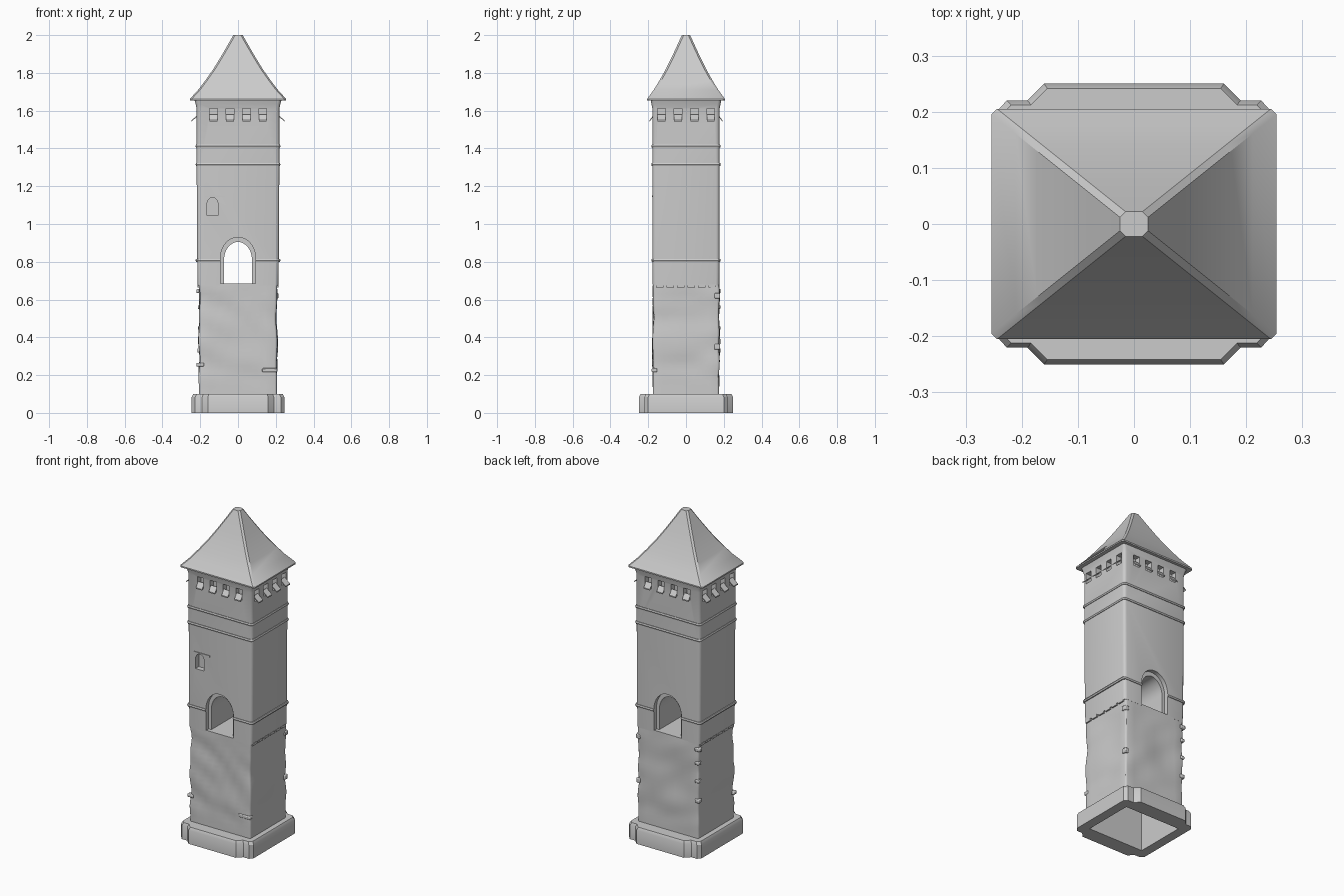
import bpy, bmesh, math, random
from mathutils import Vector, noise

random.seed(4)
if "Cube" in bpy.data.objects:
    bpy.data.objects.remove(bpy.data.objects["Cube"])

stone = bpy.data.materials.new("grey stone")
stone.use_nodes = True
COLOUR = (0.6, 0.6, 0.6, 1)
stone.diffuse_color = COLOUR
stone.node_tree.nodes["Principled BSDF"].inputs["Base Color"].default_value = COLOUR


def loft(name, rings, closed=False):
    """Skin a stack of point rings; cap the ends or join them into a loop."""
    bm = bmesh.new()
    rows = [[bm.verts.new(p) for p in ring] for ring in rings]
    pairs = list(zip(rows, rows[1:]))
    if closed:
        pairs.append((rows[-1], rows[0]))
    else:
        bm.faces.new(rows[0])
        bm.faces.new(rows[-1])
    for a, b in pairs:
        for i in range(len(a)):
            j = (i + 1) % len(a)
            bm.faces.new((a[i], a[j], b[j], b[i]))
    bmesh.ops.recalc_face_normals(bm, faces=bm.faces)
    mesh = bpy.data.meshes.new(name)
    bm.to_mesh(mesh)
    bm.free()
    mesh.materials.append(stone)
    obj = bpy.data.objects.new(name, mesh)
    bpy.context.collection.objects.link(obj)
    return obj


def rounded(z, hx, hy, r=0.015, side=1, arc=3):
    """Rounded rectangle at height z, with each side split into pieces."""
    pts = []
    corners = [(1, 1), (-1, 1), (-1, -1), (1, -1)]
    for k, (sx, sy) in enumerate(corners):
        for i in range(arc + 1):
            a = math.pi / 2 * (k + i / arc)
            pts.append(Vector((sx * (hx - r) + r * math.cos(a),
                               sy * (hy - r) + r * math.sin(a), z)))
        nx, ny = corners[(k + 1) % 4]
        a = math.pi / 2 * (k + 1)
        end = Vector((nx * (hx - r) + r * math.cos(a), ny * (hy - r) + r * math.sin(a), z))
        start = pts[-1].copy()
        pts += [start.lerp(end, i / side) for i in range(1, side)]
    return pts


def box(name, x, y, z, sx, sy, sz):
    ring = [(x + a * sx / 2, y + b * sy / 2) for a, b in ((-1, -1), (1, -1), (1, 1), (-1, 1))]
    return loft(name, [[(p, q, z + s * sz / 2) for p, q in ring] for s in (-1, 1)])


def arch(name, cx, half, z0, spring, top, y0, y1):
    """Arched prism running along y."""
    pts = [(cx + half, z0)]
    for i in range(17):
        a = math.pi * i / 16
        pts.append((cx + half * math.cos(a), spring + (top - spring) * math.sin(a)))
    pts.append((cx - half, z0))
    return loft(name, [[(x, y, z) for x, z in pts] for y in (y0, y1)])


def cut(targets, cutters):
    """Subtract the cutters, bake the result and remove them."""
    for obj in targets:
        for c in cutters:
            mod = obj.modifiers.new("opening", "BOOLEAN")
            mod.operation = "DIFFERENCE"
            mod.solver = "EXACT"
            mod.object = c
        bpy.context.view_layer.update()
        graph = bpy.context.evaluated_depsgraph_get()
        mesh = bpy.data.meshes.new_from_object(obj.evaluated_get(graph))
        obj.modifiers.clear()
        obj.data = mesh
    for c in cutters:
        bpy.data.objects.remove(c)


# Plinth with a projecting panel on the front and back
quarter = [(0.245, 0.20), (0.227, 0.22), (0.19, 0.22), (0.16, 0.25)]
outline = quarter + [(-x, y) for x, y in reversed(quarter)]
outline += [(-x, -y) for x, y in outline]
plinth = loft("plinth", [[(x * s, y * s, z) for x, y in outline]
                         for z, s in ((0, 1), (0.083, 1), (0.1, 0.965))])

# Weathered lower wall, hollow and open underneath
rings = []
for i in range(25):
    z = 0.03 + 0.655 * i / 24
    ring = rounded(z, 0.206, 0.175, 0.012, side=8)
    fade = min(1, max(0, (z - 0.12) / 0.1)) * min(1, (0.69 - z) / 0.05)
    for p in ring:
        n = noise.noise(Vector((p.x * 6, p.y * 6, z * 9 + p.x * 5)))
        out = Vector((p.x, p.y, 0)).normalized()
        p += out * n * 0.011 * fade
    rings.append(ring)
lower_wall = loft("lower_wall", rings)
cut([plinth, lower_wall], [box("cavity", 0, 0, 0.25, 0.375, 0.315, 0.8)])

# Upper wall, flaring slightly under the roof
upper_wall = loft("upper_wall", [rounded(z, x, y, 0.018) for z, x, y in (
    (0.675, 0.213, 0.176), (0.81, 0.216, 0.177), (1.31, 0.219, 0.177),
    (1.61, 0.219, 0.178), (1.635, 0.224, 0.183), (1.66, 0.232, 0.188))])

# String courses
bands = []
for name, z in (("lower_band", 0.808), ("middle_band", 1.315), ("upper_band", 1.412)):
    section = [(-0.012, -0.008), (0.004, -0.008), (0.007, 0), (0.004, 0.008), (-0.012, 0.008)]
    bands.append(loft(name, [rounded(z + h, 0.218 + d, 0.177 + d, 0.018) for d, h in section],
                      closed=True))

# Through passage with a stepped reveal at each end
cut([upper_wall, bands[0]], [
    arch("passage", 0, 0.074, 0.6, 0.81, 0.905, -0.3, 0.3),
    arch("front_reveal", 0, 0.093, 0.6, 0.82, 0.93, -0.3, -0.152),
    arch("back_reveal", 0, 0.093, 0.6, 0.82, 0.93, 0.152, 0.3)])

# Small arched window and its lintel
niches = [arch("window_niche", -0.135, 0.029, 1.045, 1.105, 1.14, -0.3, -0.145)]
box("window_lintel", -0.12, -0.177, 1.146, 0.11, 0.008, 0.008)

# Lookout openings on all sides, each with a tilted shutter
for i in range(4):
    t = -0.13 + 0.087 * i
    for s in (-1, 1):
        niches.append(box("lookout_niche", t, s * 0.18, 1.58, 0.042, 0.07, 0.065))
        niches.append(box("lookout_niche", s * 0.22, t, 1.58, 0.07, 0.042, 0.065))
        for along_x, wall, reach in ((True, 0.170, 0.022), (False, 0.210, 0.036)):
            ring = [(wall, 1.580), (wall + reach, 1.550), (wall + reach, 1.543), (wall, 1.572)]
            pair = []
            for u in (t - 0.021, t + 0.021):
                pair.append([(u, s * d, z) if along_x else (s * d, u, z) for d, z in ring])
            loft("lookout_shutter", pair)
cut([upper_wall], niches)

# Concave hipped roof
loft("roof", [rounded(z, x, x * 0.8 + 0.002, 0.01, arc=1) for z, x in (
    (1.655, 0.254), (1.663, 0.254), (1.71, 0.211), (1.76, 0.173),
    (1.82, 0.131), (1.88, 0.094), (1.94, 0.059), (2.0, 0.025))])

# Scalloped ledge on the side walls
for s in (-1, 1):
    for i in range(6):
        box("ledge_stone", s * 0.209, -0.14 + 0.056 * i, 0.672, 0.012, 0.04, 0.014)

# Loose stones along worn corners
for x, y, z, w in ((0.168, -0.167, 0.226, 0.08), (-0.20, -0.165, 0.255, 0.04),
                   (-0.202, 0.168, 0.645, 0.035), (-0.2, 0.168, 0.56, 0.025),
                   (-0.2, 0.168, 0.45, 0.025), (-0.2, 0.168, 0.33, 0.03),
                   (0.2, 0.165, 0.35, 0.025), (0.2, 0.165, 0.62, 0.03)):
    stone_block = box("corner_stone", x, y, z, w, 0.03, random.uniform(0.018, 0.03))
    bev = stone_block.modifiers.new("worn edges", "BEVEL")
    bev.width = 0.005
    bev.segments = 2

# Soft shading with crisp edges
bpy.ops.object.select_all(action="DESELECT")
for obj in bpy.context.collection.objects:
    if obj.type == "MESH" and stone.name in obj.data.materials:
        obj.select_set(True)
        bpy.context.view_layer.objects.active = obj
bpy.ops.object.shade_smooth_by_angle(angle=math.radians(32))
